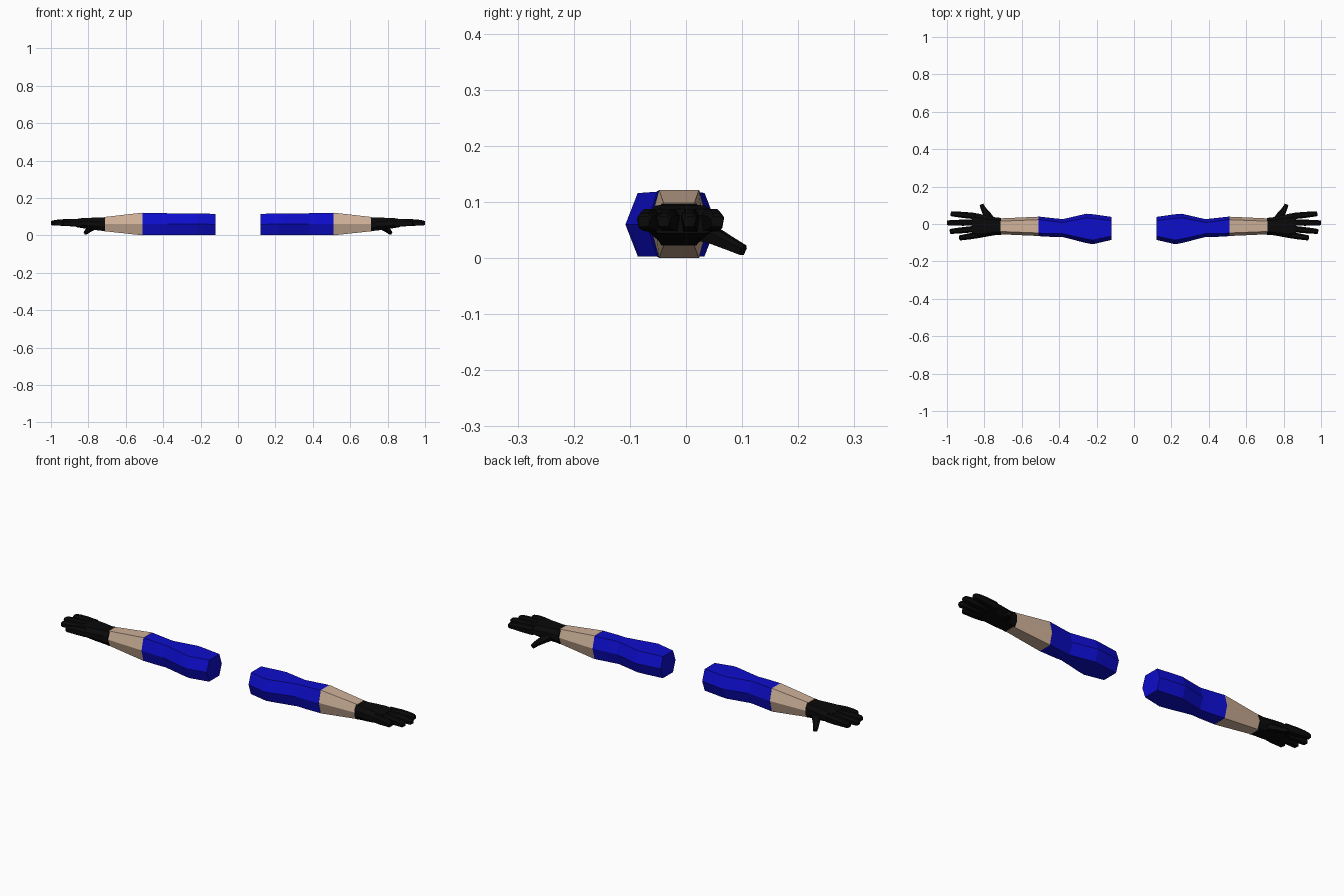
import bpy, bmesh
from mathutils import Vector

if "Cube" in bpy.data.objects:
    bpy.data.objects.remove(bpy.data.objects["Cube"])


def material(name, rgb):
    m = bpy.data.materials.new(name)
    m.diffuse_color = (*rgb, 1)
    m.use_nodes = True
    m.node_tree.nodes["Principled BSDF"].inputs["Base Color"].default_value = m.diffuse_color
    return m


BLUE = material("sleeve blue", (0.004, 0.004, 0.6))
SKIN = material("skin", (0.62, 0.44, 0.32))
BLACK = material("glove black", (0.003, 0.003, 0.003))


def loft(name, rings, mat, side):
    """Skin a list of point rings, cap both ends, mirror for the left side."""
    bm = bmesh.new()
    loops = [[bm.verts.new((p[0] * side, p[1], p[2])) for p in r] for r in rings]
    n = len(loops[0])
    for a, b in zip(loops, loops[1:]):
        for i in range(n):
            j = (i + 1) % n
            bm.faces.new((a[i], a[j], b[j], b[i]))
    bm.faces.new(loops[0])
    bm.faces.new(loops[-1])
    bmesh.ops.recalc_face_normals(bm, faces=bm.faces)
    me = bpy.data.meshes.new(name)
    bm.to_mesh(me)
    bm.free()
    me.materials.append(mat)
    ob = bpy.data.objects.new(name, me)
    bpy.context.collection.objects.link(ob)


def hexagon(x, y0, y1, z0, z1, inset):
    """Flat-topped six-sided section pointing to front and back."""
    zm = (z0 + z1) / 2
    return [(x, y0, zm), (x, y0 + inset, z1), (x, y1 - inset, z1),
            (x, y1, zm), (x, y1 - inset, z0), (x, y0 + inset, z0)]


def octagon(x, y0, y1, z0, z1):
    """Rounded box section for the palm."""
    a, b = (y1 - y0) * 0.16, (z1 - z0) * 0.3
    return [(x, y0, z0 + b), (x, y0, z1 - b), (x, y0 + a, z1), (x, y1 - a, z1),
            (x, y1, z1 - b), (x, y1, z0 + b), (x, y1 - a, z0), (x, y0 + a, z0)]


def digit(name, path, side):
    """Tapered six-sided finger along a path of (x, y, z, half width, half height)."""
    start, end = Vector(path[0][:3]), Vector(path[-1][:3])
    d = (end - start).normalized()
    across = d.cross(Vector((0, 0, 1))).normalized()
    up = across.cross(d)
    shape = [(-1, 0.4), (-0.5, 1), (0.5, 1), (1, 0.4), (0.75, -1), (-0.75, -1)]
    rings = [[Vector(p[:3]) + across * (u * p[3]) + up * (v * p[4]) for u, v in shape]
             for p in path]
    loft(name, rings, BLACK, side)


# Finger base and tip: (name, base x, base y, tip x, tip y)
FINGERS = [("index_finger", 0.845, 0.042, 0.98, 0.055),
           ("middle_finger", 0.85, 0.008, 1.0, 0.006),
           ("ring_finger", 0.845, -0.026, 0.985, -0.04),
           ("little_finger", 0.83, -0.058, 0.935, -0.075)]

for side, tag in ((1, "right"), (-1, "left")):
    # Sleeve with elbow and upper arm bulge
    loft(tag + "_sleeve", [hexagon(0.12, -0.085, 0.038, 0.003, 0.115, 0.02),
                           hexagon(0.22, -0.108, 0.052, 0.003, 0.116, 0.022),
                           hexagon(0.255, -0.102, 0.055, 0.003, 0.116, 0.022),
                           hexagon(0.38, -0.07, 0.026, 0.003, 0.118, 0.018),
                           hexagon(0.42, -0.07, 0.03, 0.002, 0.119, 0.018),
                           hexagon(0.51, -0.065, 0.04, 0.001, 0.12, 0.016)], BLUE, side)
    # Bare forearm
    loft(tag + "_forearm", [hexagon(0.51, -0.064, 0.039, 0.0, 0.121, 0.016),
                            hexagon(0.715, -0.055, 0.03, 0.022, 0.098, 0.015)], SKIN, side)
    # Gloved palm
    loft(tag + "_palm", [octagon(0.71, -0.058, 0.033, 0.022, 0.097),
                         octagon(0.735, -0.058, 0.034, 0.025, 0.094),
                         octagon(0.78, -0.066, 0.044, 0.03, 0.094),
                         octagon(0.83, -0.075, 0.055, 0.038, 0.093),
                         octagon(0.865, -0.07, 0.057, 0.044, 0.087)], BLACK, side)
    # Four fingers
    for name, x0, y0, x1, y1 in FINGERS:
        path = []
        for t, z, w, h in ((0, 0.067, 0.017, 0.02), (0.45, 0.068, 0.0165, 0.019),
                           (0.75, 0.068, 0.015, 0.016), (0.96, 0.066, 0.0135, 0.013),
                           (1, 0.065, 0.011, 0.009)):
            path.append((x0 + (x1 - x0) * t, y0 + (y1 - y0) * t, z, w, h))
        digit(f"{tag}_{name}", path, side)
    # Thumb, angled back and down
    digit(tag + "_thumb", [(0.765, 0.01, 0.054, 0.028, 0.02),
                           (0.785, 0.05, 0.04, 0.02, 0.014),
                           (0.805, 0.08, 0.025, 0.014, 0.011),
                           (0.815, 0.102, 0.014, 0.011, 0.009)], side)
